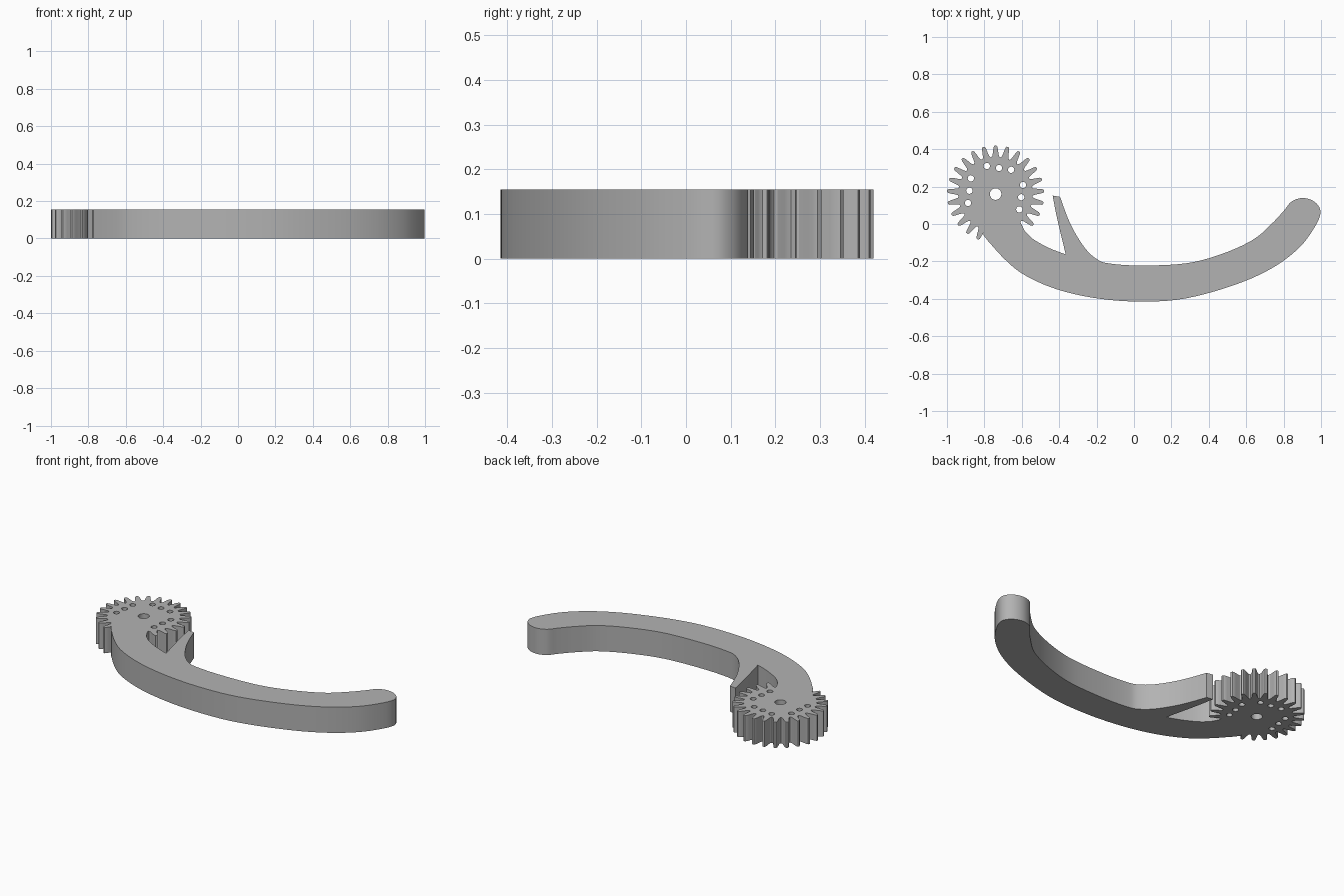
import bpy, bmesh
from math import sin, cos, pi, radians

if "Cube" in bpy.data.objects:
    bpy.data.objects.remove(bpy.data.objects["Cube"], do_unlink=True)

HEIGHT = 0.155
GEAR_X, GEAR_Y = -0.74, 0.16
TEETH = 25

grey = bpy.data.materials.new("plain grey")
grey.use_nodes = True
colour = (0.45, 0.45, 0.45, 1)
grey.diffuse_color = colour
grey.node_tree.nodes["Principled BSDF"].inputs["Base Color"].default_value = colour


def circle(cx, cy, r, n=24):
    return [(cx + r * cos(2 * pi * i / n), cy + r * sin(2 * pi * i / n)) for i in range(n)]


def spline_through(points, corners):
    """Smooth closed outline through the points, sharp at the listed corners."""
    out, n = [], len(points)

    def tangent(i):
        a, b = points[i - 1], points[(i + 1) % n]
        return (0, 0) if i in corners else ((b[0] - a[0]) / 2, (b[1] - a[1]) / 2)

    for i in range(n):
        j = (i + 1) % n
        p, q, tp, tq = points[i], points[j], tangent(i), tangent(j)
        steps = 1 if i in corners and j in corners else 5
        for s in range(steps):
            t = s / steps
            h = (2*t**3 - 3*t**2 + 1, t**3 - 2*t**2 + t, 3*t**2 - 2*t**3, t**3 - t**2)
            out.append(tuple(h[0]*p[k] + h[1]*tp[k] + h[2]*q[k] + h[3]*tq[k] for k in (0, 1)))
    return out


def plate(name, loops):
    """Extrude a flat outline, with any further loops as holes."""
    curve = bpy.data.curves.new(name, 'CURVE')
    curve.dimensions, curve.fill_mode = '2D', 'BOTH'
    curve.extrude = HEIGHT / 2
    for loop in loops:
        spline = curve.splines.new('POLY')
        spline.points.add(len(loop) - 1)
        for point, (x, y) in zip(spline.points, loop):
            point.co = (x, y, HEIGHT / 2, 1)
        spline.use_cyclic_u = True
    helper = bpy.data.objects.new(name + " outline", curve)
    bpy.context.collection.objects.link(helper)
    graph = bpy.context.evaluated_depsgraph_get()
    mesh = bpy.data.meshes.new_from_object(helper.evaluated_get(graph))
    bpy.data.objects.remove(helper, do_unlink=True)
    bm = bmesh.new()
    bm.from_mesh(mesh)
    bmesh.ops.remove_doubles(bm, verts=bm.verts, dist=0.0001)
    # Centre the slab on its own height, standing on the ground
    low = min(v.co.z for v in bm.verts)
    bmesh.ops.translate(bm, verts=bm.verts, vec=(0, 0, -low))
    bmesh.ops.recalc_face_normals(bm, faces=bm.faces)
    bm.to_mesh(mesh)
    bm.free()
    mesh.materials.clear()
    mesh.materials.append(grey)
    obj = bpy.data.objects.new(name, mesh)
    bpy.context.collection.objects.link(obj)
    bpy.ops.object.select_all(action='DESELECT')
    obj.select_set(True)
    bpy.context.view_layer.objects.active = obj
    bpy.ops.object.shade_smooth_by_angle(angle=radians(30))
    return obj


# Gear: rounded teeth, a centre bore and three rows of three pin holes
tooth = [(-0.5, 0.197), (-0.36, 0.203), (-0.28, 0.217), (-0.22, 0.235), (-0.16, 0.252),
         (-0.08, 0.26), (0.08, 0.26), (0.16, 0.252), (0.22, 0.235), (0.28, 0.217), (0.36, 0.203)]
gear_outline = []
for i in range(TEETH):
    for offset, r in tooth:
        a = pi / 2 + 2 * pi * (i + offset) / TEETH
        gear_outline.append((GEAR_X + r * cos(a), GEAR_Y + r * sin(a)))
holes = [circle(GEAR_X, GEAR_Y, 0.031)]
for cx, cy, dx, dy in [(-0.722, 0.30, 0.065, -0.01), (-0.603, 0.143, 0.01, 0.065),
                       (-0.88, 0.178, 0.008, 0.066)]:
    holes += [circle(cx + k * dx, cy + k * dy, 0.017, 16) for k in (-1, 0, 1)]
plate("gear", [gear_outline] + holes)

# Curved arm with a rounded end and a thin pointed spur beside the gear
arm = [(-0.80, 0.0), (-0.805, -0.06), (-0.70, -0.18), (-0.585, -0.273), (-0.41, -0.35),
       (-0.195, -0.398), (0.04, -0.415), (0.275, -0.398), (0.54, -0.325), (0.74, -0.235),
       (0.885, -0.125), (0.97, -0.01), (0.997, 0.06), (0.98, 0.105), (0.94, 0.132),
       (0.89, 0.138), (0.84, 0.118), (0.80, 0.07), (0.735, 0.0), (0.635, -0.085),
       (0.47, -0.16), (0.28, -0.21), (0.04, -0.222), (-0.125, -0.212), (-0.195, -0.19),
       (-0.265, -0.125), (-0.34, 0.0), (-0.395, 0.145), (-0.435, 0.152), (-0.41, 0.025),
       (-0.365, -0.162), (-0.45, -0.13), (-0.54, -0.08), (-0.60, -0.02), (-0.64, 0.02)]
plate("arm", [spline_through(arm, {0, 1, 27, 28, 30, 34})])
